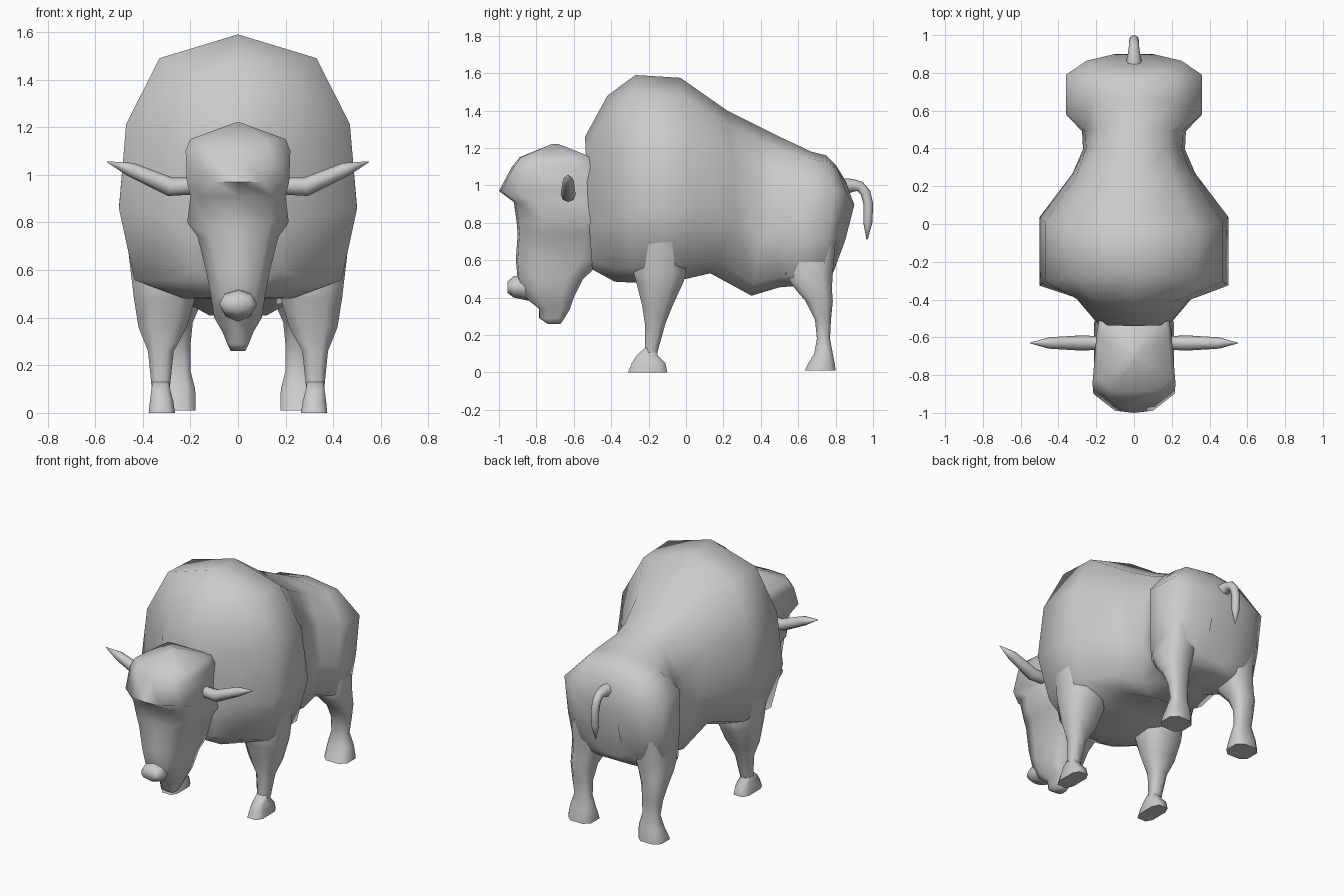
import bpy, bmesh, math
from mathutils import Vector

if "Cube" in bpy.data.objects:
    bpy.data.objects.remove(bpy.data.objects["Cube"])

hide = bpy.data.materials.new("grey hide")
hide.diffuse_color = (0.6, 0.6, 0.6, 1)
hide.use_nodes = True
hide.node_tree.nodes["Principled BSDF"].inputs["Base Color"].default_value = hide.diffuse_color


def loft(name, rings, mirror=False, sharp=70):
    """Skin a list of equal rings, cap both ends, optionally mirror in x."""
    bm = bmesh.new()
    loops = [[bm.verts.new(p) for p in r] for r in rings]
    n = len(loops[0])
    for a, b in zip(loops, loops[1:]):
        for i in range(n):
            j = (i + 1) % n
            bm.faces.new((a[i], a[j], b[j], b[i]))
    bm.faces.new(loops[0])
    bm.faces.new(loops[-1][::-1])
    bmesh.ops.remove_doubles(bm, verts=bm.verts, dist=0.0005)
    bmesh.ops.recalc_face_normals(bm, faces=bm.faces)
    me = bpy.data.meshes.new(name)
    bm.to_mesh(me)
    bm.free()
    me.materials.append(hide)
    ob = bpy.data.objects.new(name, me)
    bpy.context.collection.objects.link(ob)
    if mirror:
        ob.modifiers.new("mirror", "MIRROR")
    bpy.ops.object.select_all(action='DESELECT')
    ob.select_set(True)
    bpy.context.view_layer.objects.active = ob
    bpy.ops.object.shade_smooth_by_angle(angle=math.radians(sharp))
    return ob


def tube(name, pts, radii, n=8, mirror=False):
    """Round tapering tube along a path."""
    pts = [Vector(p) for p in pts]
    rings = []
    for k, p in enumerate(pts):
        d = (pts[min(k + 1, len(pts) - 1)] - pts[max(k - 1, 0)]).normalized()
        ref = Vector((0, 1, 0)) if mirror else Vector((1, 0, 0))
        u = d.cross(ref).normalized()
        v = d.cross(u)
        rings.append([p + radii[k] * (math.cos(2 * math.pi * i / n) * u +
                                      math.sin(2 * math.pi * i / n) * v) for i in range(n)])
    return loft(name, rings, mirror, 80)


def leg(name, rows, cut=.5):
    """Leg from rows of height, x range and y range, with chamfered corners."""
    shape = [(1, cut), (cut, 1), (-cut, 1), (-1, cut), (-1, -cut), (-cut, -1), (cut, -1), (1, -cut)]
    rings = [[((x0 + x1) / 2 + (x1 - x0) / 2 * a, (y0 + y1) / 2 + (y1 - y0) / 2 * b, z)
              for a, b in shape] for z, x0, x1, y0, y1 in rows]
    return loft(name, rings, mirror=True)


# Humped body: y at top, middle, bottom; top z, bottom z, half width
body_rows = [
    (-.54, -.52, -.50, 1.26, .55, .20), (-.42, -.39, -.38, 1.48, .485, .31),
    (-.27, -.33, -.28, 1.59, .48, .50), (-.03, .04, .00, 1.575, .50, .50),
    (.22, .28, .13, 1.40, .53, .325), (.40, .40, .35, 1.31, .41, .27),
    (.50, .49, .50, 1.26, .455, .275), (.67, .58, .56, 1.18, .46, .36),
    (.75, .79, .72, 1.16, .47, .36), (.80, .865, .765, 1.11, .49, .25),
    (.85, .90, .785, 1.03, .53, .10)]
front_half = [(0, 0), (.09, .66), (.34, .94), (.66, 1), (.93, .87), (1, .45), (1, 0)]
rump_half = [(0, 0), (.05, .6), (.27, 1), (.64, .98), (.93, .93), (1, .5), (1, 0)]
rings = []
for yt, ym, yb, zt, zb, w in body_rows:
    rump = yt > .6     # the rump bulges high up
    tm = .27 if rump else .6
    side = []
    for t, f in rump_half if rump else front_half:
        y = yt + (ym - yt) * t / tm if t < tm else ym + (yb - ym) * ((t - tm) / (1 - tm)) ** 1.3
        side.append((w * f, y, zt + (zb - zt) * t))
    rings.append(side + [(-x, y, z) for x, y, z in side[-2:0:-1]])
loft("body", rings)

# Head: z, front y, back y, half width, front half width
head_rows = [
    (1.22, -.72, -.68, .01, .005), (1.15, -.89, -.50, .20, .12),
    (1.10, -.93, -.46, .22, .13), (.97, -1.0, -.44, .215, .10),
    (.91, -.92, -.42, .20, .15), (.80, -.905, -.40, .213, .135),
    (.74, -.90, -.40, .17, .12), (.60, -.91, -.44, .135, .09),
    (.50, -.90, -.55, .115, .07), (.40, -.86, -.60, .10, .05),
    (.34, -.785, -.62, .065, .04), (.29, -.785, -.65, .045, .03),
    (.26, -.74, -.67, .03, .02)]
rings = []
for z, f, b, w, wf in head_rows:
    d = b - f
    side = [(0, f, z), (wf, f + .02 * d, z), (w, f + (.18 if z > .95 else .26) * d, z),
            (w * (.9 if z > .95 else 1), f + .75 * d, z), (w * .8, b, z), (0, b, z)]
    rings.append(side + [(-x, y, zz) for x, y, zz in side[-2:0:-1]])
loft("head", rings)

# Muzzle: y, half width, bottom z, top z
rings = []
for y, w, z0, z1 in [(-.76, .06, .39, .49), (-.85, .075, .385, .525),
                     (-.92, .08, .40, .515), (-.955, .06, .425, .485)]:
    rings.append([(w * math.sin(math.pi * i / 4), y,
                   (z0 + z1) / 2 + (z1 - z0) / 2 * math.cos(math.pi * i / 4)) for i in range(8)])
loft("muzzle", rings)

# Horns
tube("horn", [(.16, -.63, .955), (.285, -.63, .95), (.45, -.63, 1.022), (.55, -.63, 1.055)],
     [.036, .04, .03, .002], mirror=True)

# Front legs, blending into the shoulders
leg("front_leg", [
    (.80, .25, .475, -.25, -.02), (.53, .17, .443, -.28, .00), (.48, .18, .437, -.265, -.015),
    (.36, .215, .418, -.235, -.07), (.26, .27, .378, -.22, -.11), (.10, .287, .362, -.22, -.155)])
leg("front_hoof", [
    (.13, .29, .36, -.22, -.16), (.09, .283, .365, -.265, -.15),
    (.05, .272, .37, -.29, -.11), (.0, .265, .375, -.31, -.10)], .6)

# Hind legs, blending into the thighs
leg("hind_leg", [
    (.70, .12, .335, .59, .80), (.53, .13, .345, .53, .785), (.45, .16, .345, .58, .78),
    (.38, .19, .34, .64, .785), (.28, .20, .325, .69, .775), (.18, .20, .31, .70, .77),
    (.10, .18, .335, .685, .785), (.05, .178, .345, .655, .795), (.01, .178, .35, .635, .80)], .55)

# Tail
tube("tail", [(0, .82, .99), (0, .89, 1.0), (0, .93, .995), (0, .96, .96), (0, .975, .90),
              (0, .972, .80), (0, .968, .71)], [.05, .035, .028, .027, .026, .024, .003])
